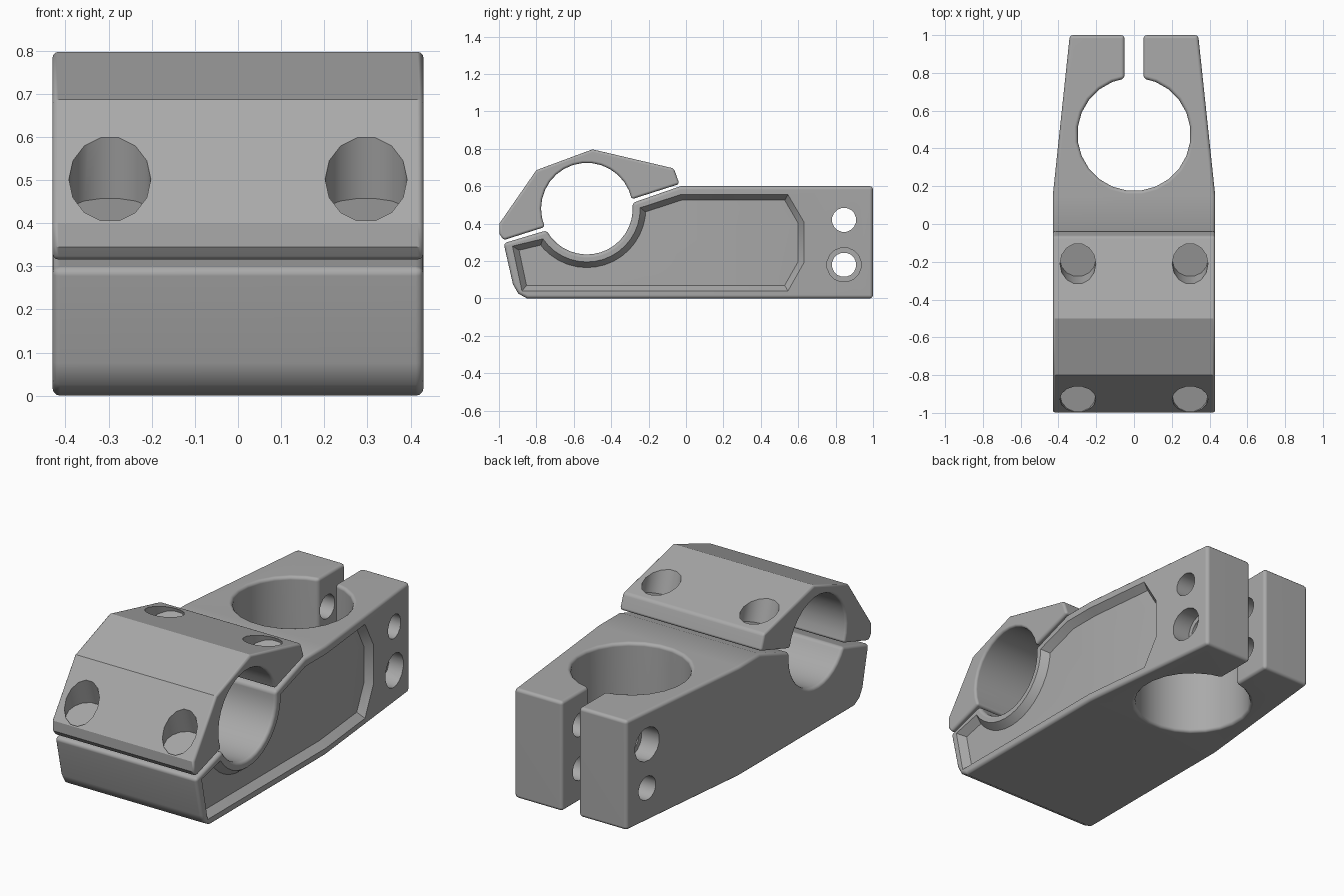
import bpy, bmesh, math
from mathutils import Vector, Matrix

if "Cube" in bpy.data.objects:
    bpy.data.objects.remove(bpy.data.objects["Cube"])

grey = bpy.data.materials.new("satin grey")
grey.diffuse_color = (0.4, 0.4, 0.4, 1)
grey.use_nodes = True
grey.node_tree.nodes["Principled BSDF"].inputs["Base Color"].default_value = grey.diffuse_color

HALF = 0.43                      # half width
BAR = Vector((-0.53, 0.48))      # bar bore centre in (y, z)
TILT = math.radians(17.7)        # tilt of the split between body and cap
T = Vector((math.cos(TILT), math.sin(TILT)))
N = Vector((-T.y, T.x))


def half_width(y):
    return HALF - max(0.0, y - 0.15) * 0.09 / 0.85


def at(t, n):
    """Point in (y, z) measured along and across the split."""
    return BAR + T * t + N * n


def bore_arc(radius, n, upper, count=16):
    """Bar bore arc ending on the split line at height n, from rear to front."""
    a0 = math.asin(n / radius)
    a1 = math.pi - a0
    if not upper:
        a1 -= 2 * math.pi
    return [at(radius * math.cos(a), radius * math.sin(a))
            for a in (a0 + (a1 - a0) * i / count for i in range(count + 1))]


def inset(points, d):
    """Mitred inset of a clockwise or anticlockwise outline."""
    pts = [Vector(p) for p in points]
    area = sum(a.x * b.y - a.y * b.x for a, b in zip(pts, pts[1:] + pts[:1]))
    s = 1 if area > 0 else -1
    out = []
    for i, p in enumerate(pts):
        u = (p - pts[i - 1]).normalized()
        v = (pts[(i + 1) % len(pts)] - p).normalized()
        nu, nv = Vector((-u.y, u.x)) * s, Vector((-v.y, v.x)) * s
        out.append(p + (nu + nv) * d / (1 + nu.dot(nv)))
    return out


def finish(name, bm, helper=False):
    bmesh.ops.recalc_face_normals(bm, faces=bm.faces)
    me = bpy.data.meshes.new(name)
    bm.to_mesh(me)
    bm.free()
    me.materials.append(grey)
    ob = bpy.data.objects.new(name, me)
    bpy.context.collection.objects.link(ob)
    ob.hide_render = helper
    return ob


def loft(rings):
    """Solid through outlines given as (x, [(y, z), ...])."""
    bm = bmesh.new()
    loops = [[bm.verts.new((x, p[0], p[1])) for p in pts] for x, pts in rings]
    for a, b in zip(loops, loops[1:]):
        for i in range(len(a)):
            j = (i + 1) % len(a)
            bm.faces.new((a[i], a[j], b[j], b[i]))
    bm.faces.new(loops[0])
    bm.faces.new(loops[-1])
    return bm


def split_taper(bm):
    geom = bm.verts[:] + bm.edges[:] + bm.faces[:]
    bmesh.ops.bisect_plane(bm, geom=geom, plane_co=(0, 0.15, 0), plane_no=(0, 1, 0))


def cylinder(start, end, radius, sides):
    start, end = Vector(start), Vector(end)
    axis = end - start
    m = (Matrix.Translation((start + end) / 2)
         @ axis.to_track_quat('Z', 'Y').to_matrix().to_4x4()
         @ Matrix.Rotation(math.pi / sides, 4, 'Z'))
    bm = bmesh.new()
    bmesh.ops.create_cone(bm, cap_ends=True, segments=sides, radius1=radius,
                          radius2=radius, depth=axis.length, matrix=m)
    return finish("cutter", bm, True)


def apply(ob, mod):
    bpy.context.view_layer.objects.active = ob
    bpy.ops.object.modifier_apply(modifier=mod.name)


def cut(ob, cutter):
    mod = ob.modifiers.new("cut", 'BOOLEAN')
    mod.operation, mod.solver, mod.object = 'DIFFERENCE', 'EXACT', cutter
    apply(ob, mod)
    bpy.data.objects.remove(cutter)


def soften(ob, width):
    mod = ob.modifiers.new("soften", 'BEVEL')
    mod.width, mod.segments = width, 3
    mod.limit_method, mod.angle_limit = 'ANGLE', math.radians(40)
    apply(ob, mod)


def smooth(ob):
    bpy.ops.object.select_all(action='DESELECT')
    ob.select_set(True)
    bpy.context.view_layer.objects.active = ob
    bpy.ops.object.shade_smooth_by_angle(angle=math.radians(32))
    mod = ob.modifiers.new("flat faces", 'WEIGHTED_NORMAL')
    mod.keep_sharp = True
    apply(ob, mod)


# clamp body: side profile, tapered toward the rear
profile = [(-0.975, 0.295), (-0.925, 0.075), (-0.897, 0.026), (-0.85, 0),
           (1, 0), (1, 0.6), (-0.03, 0.6)] + bore_arc(0.245, -0.045, False)
bm = loft([(-HALF, profile), (HALF, profile)])
split_taper(bm)
for v in bm.verts:
    v.co.x = math.copysign(half_width(v.co.y), v.co.x)
body = finish("clamp_body", bm)

# upright bore and rear slot
cut(body, cylinder((0, 0.475, -0.2), (0, 0.475, 0.9), 0.3, 24))
bm = bmesh.new()
bmesh.ops.create_cube(bm, size=1, matrix=Matrix.Translation((0, 0.9, 0.3))
                      @ Matrix.Diagonal((0.1, 0.6, 1.4, 1)))
cut(body, finish("cutter", bm, True))
soften(body, 0.018)

# sunken side panels
outline = [(-0.928, 0.28), (-0.877, 0.04), (0.545, 0.04), (0.63, 0.19),
           (0.63, 0.41), (0.545, 0.555), (-0.03, 0.555)]
outline += bore_arc(0.285, -0.082, False)
for side in (-1, 1):
    bm = loft([(0.1, outline), (0, outline), (-0.04, inset(outline, 0.03))])
    split_taper(bm)
    for v in bm.verts:
        v.co.x = side * (v.co.x + half_width(v.co.y))
    cut(body, finish("cutter", bm, True))

# rear pinch bolt holes, each recessed on the opposite side
for side, z in ((1, 0.18), (-1, 0.42)):
    cut(body, cylinder((-0.6, 0.845, z), (0.6, 0.845, z), 0.065, 16))
    cut(body, cylinder((side * 0.26, 0.845, z), (side * 0.6, 0.845, z), 0.092, 16))
smooth(body)

# bar cap with an angular top
profile = [(-0.975, 0.312), (-0.998, 0.345), (-0.998, 0.4), (-0.8, 0.686),
           (-0.5, 0.797), (-0.065, 0.695), (-0.035, 0.612)]
profile += bore_arc(0.245, -0.025, True)
cap = finish("bar_cap", loft([(-HALF, profile), (HALF, profile)]))
soften(cap, 0.014)

# four bolt pockets in the cap
for x in (-0.297, 0.297):
    for t in (-0.372, 0.38):
        a, b = at(t, 0.065), at(t, 0.6)
        cut(cap, cylinder((x, a.x, a.y), (x, b.x, b.y), 0.095, 14))
smooth(cap)
